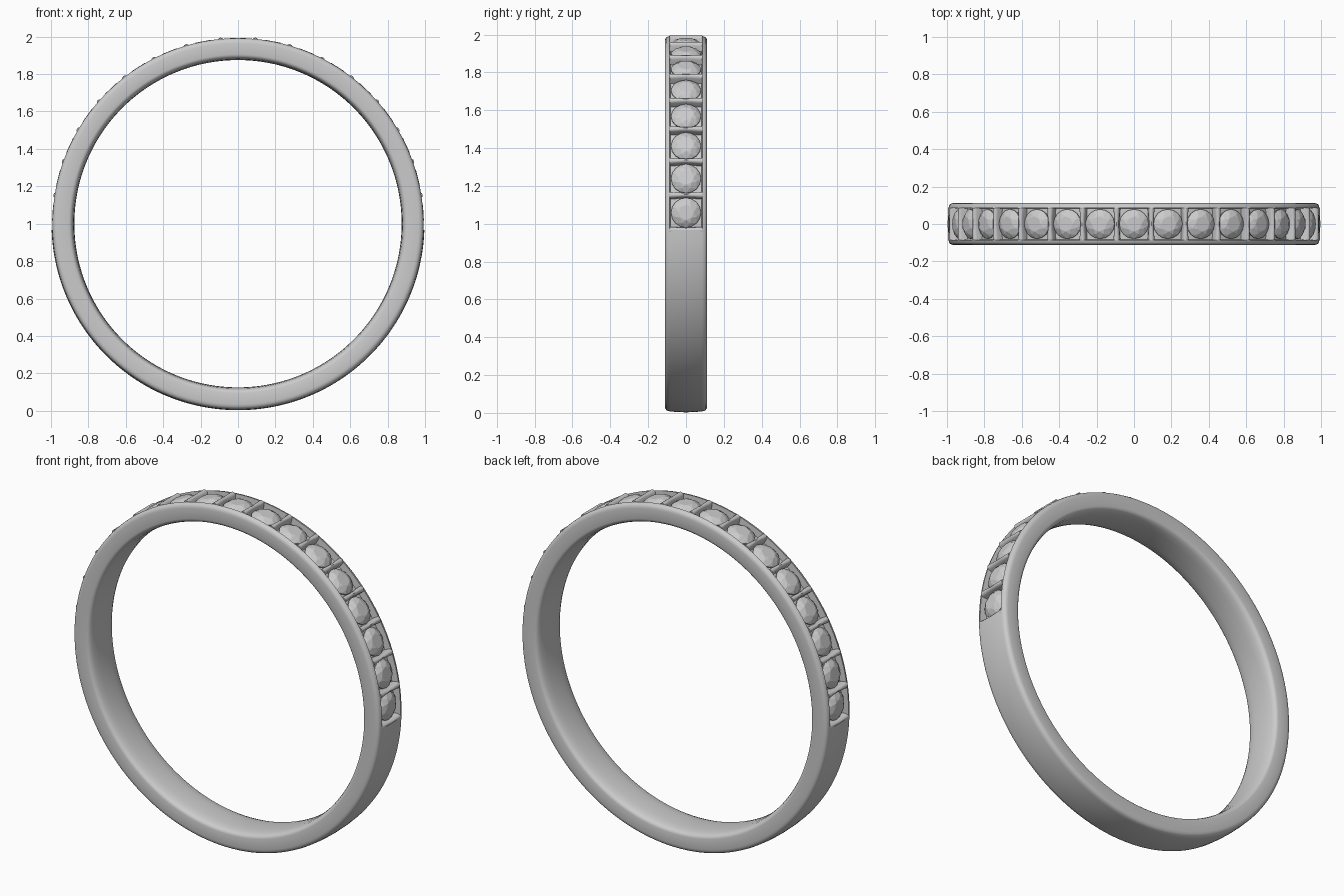
import bpy, bmesh, math
from mathutils import Matrix

if "Cube" in bpy.data.objects:
    bpy.data.objects.remove(bpy.data.objects["Cube"])

PITCH = math.radians(10.82)      # angle between stones
END = 8.5 * PITCH                # half angle of the stone channel
CENTRE = Matrix.Translation((0, 0, 1))


def material(name, v):
    m = bpy.data.materials.new(name)
    m.diffuse_color = (v, v, v, 1)
    m.use_nodes = True
    m.node_tree.nodes["Principled BSDF"].inputs["Base Color"].default_value = m.diffuse_color
    return m


metal = material("grey metal", 0.6)
gem = material("grey stone", 0.6)


def make(name, bm, mat, smooth=None):
    bmesh.ops.remove_doubles(bm, verts=bm.verts, dist=1e-5)
    bmesh.ops.recalc_face_normals(bm, faces=bm.faces)
    me = bpy.data.meshes.new(name)
    bm.to_mesh(me)
    bm.free()
    ob = bpy.data.objects.new(name, me)
    bpy.context.collection.objects.link(ob)
    me.materials.append(mat)
    if smooth:
        bpy.ops.object.select_all(action='DESELECT')
        ob.select_set(True)
        bpy.context.view_layer.objects.active = ob
        bpy.ops.object.shade_smooth_by_angle(angle=math.radians(smooth))
    return ob


def loft(bm, rings, closed):
    n = len(rings)
    for i in range(n if closed else n - 1):
        a, b = rings[i], rings[(i + 1) % n]
        for j in range(len(a)):
            k = (j + 1) % len(a)
            bm.faces.new((a[j], a[k], b[k], b[j]))


# Band: one profile swept round, with a sunken channel over the top half
def dome(y):
    return 0.997 - 0.007 * (y / 0.1) ** 2


def profile(channel):
    half = [(0.0, 0.875), (0.05, 0.8765), (0.085, 0.881), (0.102, 0.888), (0.109, 0.895),
            (0.112, 0.905), (0.112, 0.965), (0.110, 0.976), (0.105, 0.984), (0.098, 0.989),
            (0.086, dome(0.086))]
    inner = [(y, 0.952 if channel else dome(y)) for y in (0.083, 0.045)]
    right = half + inner
    top = [(0.0, 0.952 if channel else dome(0))]
    return right + top + [(-y, r) for y, r in reversed(right[1:])]


bm = bmesh.new()
steps = [(-END + 2 * END * i / 100, True) for i in range(101)]
steps += [(END + (2 * math.pi - 2 * END) * i / 100, False) for i in range(101)]
rings = [[bm.verts.new((r * math.sin(a), y, 1 + r * math.cos(a))) for y, r in profile(ch)]
         for a, ch in steps]
loft(bm, rings, True)
make("ring_band", bm, metal, 35)


# Stones: faceted crown with table, star and girdle facets, pointed below
def add_stone(bm, mat):
    def circle(n, r, z, off=0.0):
        return [bm.verts.new(mat @ Matrix.Translation((
            r * math.cos(2 * math.pi * (i + off) / n),
            r * math.sin(2 * math.pi * (i + off) / n), z)).to_translation()) for i in range(n)]
    table = circle(8, 0.040, 0.993)
    star = circle(8, 0.059, 0.986, 0.5)
    girdle = circle(16, 0.079, 0.969)
    lower = circle(16, 0.079, 0.963)
    tip = bm.verts.new(mat @ Matrix.Translation((0, 0, 0.91)).to_translation())
    bm.faces.new(table)
    for i in range(8):
        j, g = (i + 1) % 8, 2 * i
        bm.faces.new((table[i], star[i], table[j]))
        bm.faces.new((table[i], star[i - 1], girdle[g], star[i]))
        bm.faces.new((star[i], girdle[g], girdle[g + 1]))
        bm.faces.new((star[i], girdle[g + 1], girdle[(g + 2) % 16]))
    for i in range(16):
        j = (i + 1) % 16
        bm.faces.new((girdle[i], lower[i], lower[j], girdle[j]))
        bm.faces.new((lower[i], tip, lower[j]))


bm = bmesh.new()
for s in range(-8, 9):
    add_stone(bm, CENTRE @ Matrix.Rotation(s * PITCH, 4, 'Y'))
make("stones", bm, gem)

# Bars between the stones: rounded rods, slimmer in the middle
bm = bmesh.new()
for s in range(-9, 9):
    end = s in (-9, 8)
    m = CENTRE @ Matrix.Rotation((s + 0.5) * PITCH, 4, 'Y')
    rods = []
    for y, r in ((-0.086, 0.017), (-0.06, 0.0155), (-0.03, 0.013), (0, 0.012),
                 (0.03, 0.013), (0.06, 0.0155), (0.086, 0.017)):
        top = 0.994 if end else 0.9995
        rods.append([bm.verts.new(m @ Matrix.Translation((
            r * math.cos(math.pi * i / 6), y,
            top - 0.017 + 0.017 * math.sin(math.pi * i / 6))).to_translation())
            for i in range(7)] +
            [bm.verts.new(m @ Matrix.Translation((x * r, y, 0.945)).to_translation())
             for x in (-1, 1)])
    loft(bm, rods, False)
    bm.faces.new(rods[0])
    bm.faces.new(rods[-1])
make("divider_bars", bm, metal, 40)
